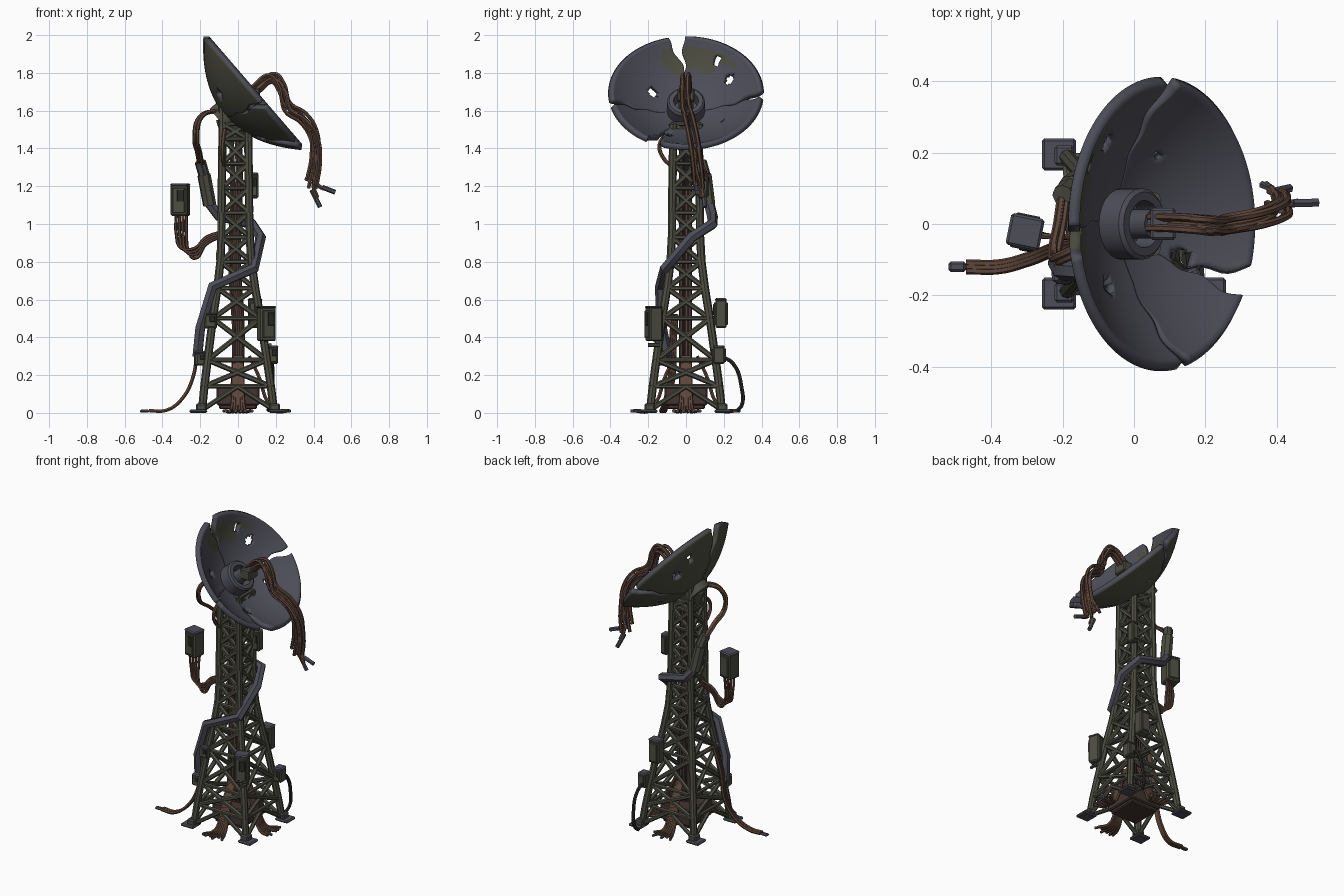
import bpy, bmesh, math, random
from mathutils import Vector, Matrix

if "Cube" in bpy.data.objects:
    bpy.data.objects.remove(bpy.data.objects["Cube"])
random.seed(4)

def material(name, c):
    m = bpy.data.materials.new(name)
    m.diffuse_color = (*c, 1)
    m.use_nodes = True
    m.node_tree.nodes["Principled BSDF"].inputs["Base Color"].default_value = m.diffuse_color
    return m
OLIVE = material("olive_metal", (0.074, 0.074, 0.054))
SLATE = material("slate_metal", (0.074, 0.074, 0.098))
BROWN = material("brown_cable", (0.112, 0.062, 0.043))
RUST = material("dark_rust", (0.055, 0.036, 0.030))
BLACK = material("dark_panel", (0.022, 0.023, 0.020))

def link(name, me, *mats):
    o = bpy.data.objects.new(name, me)
    for m in mats:
        me.materials.append(m)
    bpy.context.collection.objects.link(o)
    return o

def smooth(o, angle=40):
    bpy.ops.object.select_all(action='DESELECT')
    o.select_set(True)
    bpy.context.view_layer.objects.active = o
    bpy.ops.object.shade_smooth_by_angle(angle=math.radians(angle))

def finish(bm, name, *mats):
    me = bpy.data.meshes.new(name)
    bm.to_mesh(me)
    bm.free()
    return link(name, me, *mats)

def beams(name, segs, mat, sides=8):
    # straight bars: (start, end, radius)
    bm = bmesh.new()
    for a, b, r in segs:
        a, b = Vector(a), Vector(b)
        d = b - a
        M = Matrix.Translation((a + b) / 2) @ d.to_track_quat('Z', 'Y').to_matrix().to_4x4()
        bmesh.ops.create_cone(bm, cap_ends=True, segments=sides, radius1=r, radius2=r,
                              depth=d.length, matrix=M)
    o = finish(bm, name, mat)
    smooth(o)
    return o

def tubes(name, paths, r, mat, kind='BEZIER'):
    # bent round cables through points
    cu = bpy.data.curves.new(name, 'CURVE')
    cu.dimensions = '3D'
    cu.bevel_depth, cu.bevel_resolution, cu.resolution_u, cu.use_fill_caps = r, 1, 6, True
    for pts in paths:
        s = cu.splines.new(kind)
        if kind == 'BEZIER':
            s.bezier_points.add(len(pts) - 1)
            for p, q in zip(s.bezier_points, pts):
                p.co = q
                p.handle_left_type = p.handle_right_type = 'AUTO'
        else:
            s.points.add(len(pts) - 1)
            for p, q in zip(s.points, pts):
                p.co = (*q, 1)
    tmp = bpy.data.objects.new("tmp", cu)
    bpy.context.collection.objects.link(tmp)
    bpy.context.view_layer.update()
    me = bpy.data.meshes.new_from_object(tmp.evaluated_get(bpy.context.evaluated_depsgraph_get()))
    bpy.data.objects.remove(tmp)
    me.materials.clear()
    o = link(name, me, mat)
    smooth(o, 50)
    return o

def strands(path, n, spread, end_spread=None):
    # n wobbling copies of one path, fanning out toward the end
    end_spread = spread if end_spread is None else end_spread
    out = []
    for i in range(n):
        off = Vector((random.uniform(-1, 1), random.uniform(-1, 1), random.uniform(-1, 1)))
        k = len(path) - 1
        out.append([Vector(p) + off * (spread + (end_spread - spread) * (j / k) ** 2)
                    for j, p in enumerate(path)])
    return out

def box(name, c, size, rot=0, mat=OLIVE, top=SLATE, bev=0.007):
    bm = bmesh.new()
    M = Matrix.Translation(c) @ Matrix.Rotation(rot, 4, 'Z') @ Matrix.Diagonal((*size, 1))
    bmesh.ops.create_cube(bm, size=1, matrix=M)
    bmesh.ops.bevel(bm, geom=bm.edges[:], offset=bev, segments=1, affect='EDGES')
    bm.normal_update()
    for f in bm.faces:
        f.material_index = int(f.normal.z > 0.7)
    return finish(bm, name, mat, top)

# ---- lattice tower
LEV = [(0.015, .19), (.14, .176), (.28, .157), (.5, .126), (.66, .1), (.8, .082), (.93, .075),
       (1.06, .073), (1.19, .072), (1.32, .07), (1.45, .068), (1.53, .068)]
CORN = [(-1, -1), (1, -1), (1, 1), (-1, 1)]
def leg(i, k):
    z, h = LEV[k]
    sx, sy = CORN[i % 4]
    return Vector((sx * h - 0.014 * min(1, z), sy * h, z))
legs, braces = [], []
for i in range(4):
    for k in range(len(LEV) - 1):
        legs.append((leg(i, k), leg(i, k + 1), 0.022))
        braces.append((leg(i, k + 1), leg(i + 1, k + 1), 0.012))
        if k != 0:
            braces.append((leg(i, k), leg(i + 1, k + 1), 0.014))
            braces.append((leg(i + 1, k), leg(i, k + 1), 0.014))
    a, b = leg(i, 1), leg(i + 1, 1)
    braces += [(leg(i, 0), (a + b) / 2, 0.013), (leg(i + 1, 0), (a + b) / 2, 0.013)]
for i in (0, 3):
    p = leg(i, 11)
    legs.append((p, p + Vector((-0.002, 0, 0.1)), 0.02))
beams("tower_legs", legs, OLIVE)
beams("tower_braces", braces, OLIVE, 6)
for sx, sy in CORN:
    box("foot_pad", (sx * .21, sy * .195, .009), (.095, .09, .018), 0, SLATE)
    box("foot_block", (sx * .195, sy * .192, .03), (.055, .055, .04), 0, OLIVE)

# ---- base machinery and central trunk of cables
box("base_slab", (0, 0, .05), (.2, .2, .06), 0, RUST, RUST)
box("base_box", (0, 0, .095), (.225, .225, .11), 0, RUST, RUST)
tubes("trunk_cables", strands([(-.01, 0, .1), (0, 0, .4), (-.02, 0, .8), (-.01, 0, 1.2),
                               (-.02, 0, 1.56)], 9, .03), .012, RUST)
tubes("trunk_wire", strands([(-.01, 0, .1), (0, 0, .4), (-.02, 0, .8), (-.01, 0, 1.2)], 3, .03), .012, BROWN)

# ---- cables spilling onto the ground on three sides
spill, tips = [], []
for d in (Vector((0, -1, 0)), Vector((1, 0, 0)), Vector((0, 1, 0))):
    t = Vector((-d.y, d.x, 0))
    for i in range(6):
        s = (i - 2.5) / 2.5
        L = .24 + .04 * random.random()
        q = d * L + t * s * .065
        spill.append([d * .06 + t * s * .02 + Vector((0, 0, .3)), d * .115 + t * s * .025 + Vector((0, 0, .18)),
                      d * .15 + t * s * .028 + Vector((0, 0, .07)),
                      d * .19 + t * s * .038 + Vector((0, 0, .012)), q + Vector((0, 0, .011))])
        if i % 2:
            tips.append((q + Vector((0, 0, .01)), q + d * .02 + t * s * .01 + Vector((0, 0, .01)), .009))
tubes("ground_cables", spill, .010, BROWN)
beams("ground_cable_tips", tips, SLATE, 6)

# long cable trailing off to the left
trail = [(-.17, -.06, .52), (-.215, -.07, .36), (-.235, -.075, .2), (-.3, -.1, .07),
         (-.38, -.12, .014), (-.47, -.12, .011)]
tubes("trailing_cable", [[(x, y + o, z) for x, y, z in trail] for o in (-.011, 0, .011)], .010, BROWN)
box("trailing_cable_tip", (-.495, -.12, .009), (.05, .03, .016), 0, SLATE)
tubes("side_hose", [[(.17, .19, .3), (.18, .25, .26), (.18, .295, .13), (.17, .295, .04), (.16, .27, .012)]],
      .011, BLACK)

# ---- bent conduit wrapping the tower
tubes("conduit", [[(-.215, -.1, .3), (-.2, -.13, .45), (-.135, -.135, .67), (.085, -.11, .765),
                   (.12, .03, .93), (.075, .14, 1.0), (-.1, .14, 1.04), (-.16, .12, 1.12),
                   (-.175, .1, 1.25), (-.2, .08, 1.32)]], .029, SLATE, 'POLY')
beams("conduit_sleeve", [((-.15, .12, 1.1), (-.18, .1, 1.26), .036), ((-.18, .1, 1.26), (-.2, .08, 1.33), .03)], OLIVE)
tubes("upper_loop_cables", strands([(-.2, .07, 1.32), (-.21, 0, 1.38), (-.225, -.09, 1.46),
                                    (-.2, -.09, 1.57), (-.12, -.05, 1.6), (-.06, -.02, 1.57)], 4, .011), .010, BROWN)
tubes("side_loop_cable", [[(-.07, -.08, 1.5), (-.08, -.14, 1.42), (-.08, -.12, 1.35), (-.07, -.07, 1.3)]], .011, BROWN)

# ---- equipment boxes
def cabinet(name, c, size, rot):
    box(name, c, size, rot)
    R = Matrix.Rotation(rot, 3, 'Z')
    c, (sx, sy, sz) = Vector(c), size
    for s in (-1, 1):
        box(name + "_door", c + R @ Vector((0, s * sy / 2, 0)), (sx * .75, .014, sz * .8), rot, OLIVE, SLATE, .003)
    box(name + "_vent", c + R @ Vector((sx * .12, -sy / 2 - .006, sz * .15)), (sx * .4, .01, sz * .38), rot, BLACK, BLACK, .002)
    box(name + "_cap", c + Vector((0, 0, sz / 2)), (sx * 1.06, sy * 1.06, .014), rot)
cabinet("hanging_box", (-.305, -.022, 1.125), (.09, .085, .165), -.2)
cabinet("front_box", (.15, -.17, .47), (.085, .07, .18), .35)
cabinet("rear_box", (.09, .185, .525), (.075, .06, .15), 0)
cabinet("lower_box", (.185, .175, .305), (.055, .06, .09), 0)
cabinet("brace_box", (-.145, -.13, .485), (.07, .05, .075), 0)
cabinet("left_box", (-.2, -.13, .285), (.06, .06, .07), .1)
cabinet("upper_box", (.085, .09, 1.2), (.045, .05, .13), 0)
box("small_clamp", (-.1, -.06, .83), (.035, .04, .05))
beams("box_brackets", [((.15, -.17, .38), (.1, -.12, .56), .012), ((.09, .185, .5), (.09, .11, .5), .012),
                       ((.17, -.2, .36), (.17, -.14, .36), .01), ((.08, .09, 1.2), (.05, .06, 1.2), .012)], OLIVE, 6)
hang = []
for i in range(4):
    o = (i - 1.5) * .018
    hang.append([(-.3 + o, -.025 + o * .5, 1.05), (-.3 + o, -.025, .95), (-.28 + o * .8, -.03, .86 - o * .5),
                 (-.23, -.035, .845 - o), (-.17, -.035, .91 - o * .7), (-.08, -.03, .95 - o * .4)])
tubes("hanging_box_cables", hang, .0085, BROWN)

# ---- broken dish: panels between jagged cracks, tilted up and toward +x
N, U, V = Vector((.757, 0, .653)), Vector((-.653, 0, .757)), Vector((0, 1.04, 0))
C, R, D = Vector((.094, 0, 1.708)), .376, .18
def dish_pt(u, v, lift=0):
    q = (u * u + v * v) / R ** 2
    return C + U * u + V * v + N * (D * (q - 1) + lift)
# crack: azimuth, half width at rim, radius where it opens, lean
CR = [(-.15, .11, .22, .3), (1.62, .06, .16, -.15), (3.57, .12, .2, .25), (4.52, .045, .2, .1)]
HOLES = [(.10, -.18, .027), (.155, .235, .026), (.26, .17, .02), (-.2, -.1, .028), (-.1, .2, .014)]
def edge(i, r, side):
    a, w, r0, lean = CR[i % 4]
    a += 2 * math.pi * (i // 4)
    t = max(0, (r - r0) / (R - r0))
    jag = .05 * math.sin(r * 55 + i % 4) * (r / R) * (1 - .5 * t)
    return a + jag + lean * (1 - r / R) + side * w * t
NR, NA = 26, 44
for p in range(4):
    bm = bmesh.new()
    grid = []
    for j in range(NR + 1):
        r = .03 + (R - .03) * j / NR
        a0, a1 = edge(p, r, 1), edge(p + 1, r, -1)
        row = []
        for k in range(NA + 1):
            a = a0 + (a1 - a0) * k / NA
            row.append(bm.verts.new(dish_pt(r * math.cos(a), r * math.sin(a))))
        grid.append(row)
    for j in range(NR):
        for k in range(NA):
            f = bm.faces.new((grid[j][k], grid[j + 1][k], grid[j + 1][k + 1], grid[j][k + 1]))
            m = f.calc_center_median() - C
            u, v = m.dot(U), m.dot(V)
            f.material_index = int(u > .22 + .02 * math.sin(v * 40) and v > -.13 and j < NR - 3)
            if any((u - hu) ** 2 + (v - hv) ** 2 < hr ** 2 for hu, hv, hr in HOLES):
                bm.faces.remove(f)
    bmesh.ops.delete(bm, geom=[v for v in bm.verts if not v.link_faces], context='VERTS')
    bm.normal_update()
    if sum((f.normal.dot(N) for f in bm.faces)) < 0:
        bmesh.ops.reverse_faces(bm, faces=bm.faces[:])
    o = finish(bm, "dish_panel", SLATE, OLIVE)
    smooth(o)
    s = o.modifiers.new("thick", 'SOLIDIFY')
    s.thickness, s.offset, s.material_offset = .032, -1, 1

# ---- dish hub, feed and mount
B = dish_pt(0, 0)
beams("dish_mount", [(B - N * .07, B + N * .01, .085), ((-.014, 0, 1.46), (-.05, 0, 1.57), .07)], OLIVE, 16)
bm = bmesh.new()
prof = [(.1, -.01), (.1, .085), (.09, .095), (.066, .095), (.062, .03), (0, .03)]
vs = [bm.verts.new(B + U * r + N * h) for r, h in prof]
es = [bm.edges.new((vs[i], vs[i + 1])) for i in range(len(vs) - 1)]
bmesh.ops.spin(bm, geom=vs + es, cent=B, axis=N, angle=2 * math.pi, steps=24)
bmesh.ops.remove_doubles(bm, verts=bm.verts[:], dist=1e-4)
bmesh.ops.recalc_face_normals(bm, faces=bm.faces[:])
smooth(finish(bm, "feed_hub", SLATE))
beams("feed_core", [(B, B + N * .13, .042), (B + N * .12, B + N * .16, .03)], SLATE, 10)
box("feed_block", B + N * .15 + Vector((.01, 0, -.005)), (.07, .09, .07), 0, OLIVE)

# ---- torn cable bundle hanging from the feed
path = [(.03, 0, 1.66), (.1, 0, 1.72), (.185, -.005, 1.775), (.235, -.01, 1.72), (.265, -.005, 1.62),
        (.35, .01, 1.56), (.405, .03, 1.47), (.415, .05, 1.34), (.395, .06, 1.22)]
tubes("feed_cables", strands(path, 8, .022, .034), .0105, BROWN)
tubes("loose_cables", [[(.41, .04, 1.4), (.415, .055, 1.28), (.40, .08, 1.2), (.42, .09, 1.14)],
                       [(.41, .05, 1.38), (.40, .05, 1.25), (.43, .055, 1.2), (.46, .06, 1.185)],
                       [(.4, .04, 1.4), (.39, .09, 1.3), (.37, .11, 1.24)]], .0115, BROWN)
beams("feed_cable_tips", [((.39, .09, 1.18), (.435, .1, 1.09), .013), ((.445, .058, 1.195), (.515, .06, 1.168), .013),
                          ((.385, .1, 1.28), (.36, .11, 1.23), .011)], SLATE, 6)
